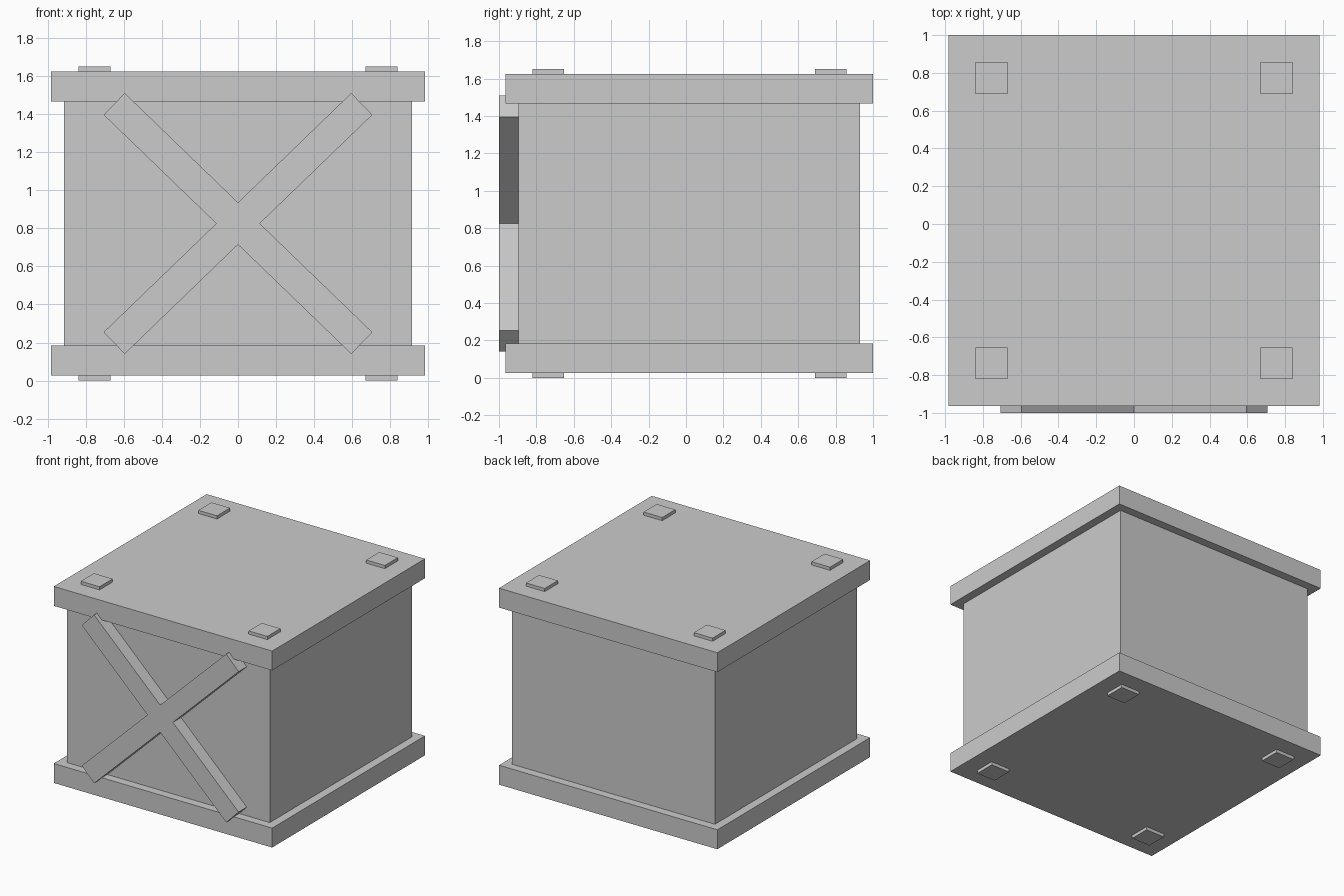
import bpy, bmesh
from math import sin, cos, radians
from mathutils import Vector

if "Cube" in bpy.data.objects:
    bpy.data.objects.remove(bpy.data.objects["Cube"])

CY = 0.018    # crate centre in y (brace offsets the bounds)
MID = 0.825   # mid height


def finish(name, bm):
    bmesh.ops.recalc_face_normals(bm, faces=bm.faces[:])
    me = bpy.data.meshes.new(name)
    bm.to_mesh(me)
    bm.free()
    ob = bpy.data.objects.new(name, me)
    bpy.context.collection.objects.link(ob)
    return ob


def box(name, x, y, half, z0, z1):
    bm = bmesh.new()
    bmesh.ops.create_cube(bm, size=1)
    bmesh.ops.scale(bm, vec=(2 * half, 2 * half, z1 - z0), verts=bm.verts)
    bmesh.ops.translate(bm, vec=(x, y, (z0 + z1) / 2), verts=bm.verts)
    return finish(name, bm)


# Crate body and the two overhanging slabs
box("crate_body", 0, CY, 0.913, 0.184, 1.466)
box("bottom_slab", 0, CY, 0.982, 0.026, 0.184)
box("top_slab", 0, CY, 0.982, 1.466, 1.624)

# Corner pads above and below
for sx, side in ((-1, "left"), (1, "right")):
    for sy, end in ((-1, "front"), (1, "back")):
        x, y = sx * 0.755, CY + sy * 0.755
        box(f"foot_{end}_{side}", x, y, 0.084, 0, 0.026)
        box(f"top_pad_{end}_{side}", x, y, 0.084, 1.624, 1.65)

# X-shaped front brace, one merged outline extruded into the body
a, reach, hw = radians(44), 0.904, 0.0795
notches = [(0, hw / cos(a)), (-hw / sin(a), 0), (0, -hw / cos(a)), (hw / sin(a), 0)]
outline = []
for ang, notch in zip((44, 136, 224, 316), notches):
    d = Vector((cos(radians(ang)), sin(radians(ang))))
    n = Vector((-d.y, d.x))
    outline += [d * reach - n * hw, d * reach + n * hw, Vector(notch)]
bm = bmesh.new()
face = bm.faces.new([bm.verts.new((p.x, -1.0, MID + p.y)) for p in outline])
ext = bmesh.ops.extrude_face_region(bm, geom=[face], use_keep_orig=True)
moved = [v for v in ext["geom"] if isinstance(v, bmesh.types.BMVert)]
bmesh.ops.translate(bm, vec=(0, 0.103, 0), verts=moved)
bmesh.ops.translate(bm, vec=(0, 0.004, 0), verts=moved)
finish("front_cross_brace", bm)
